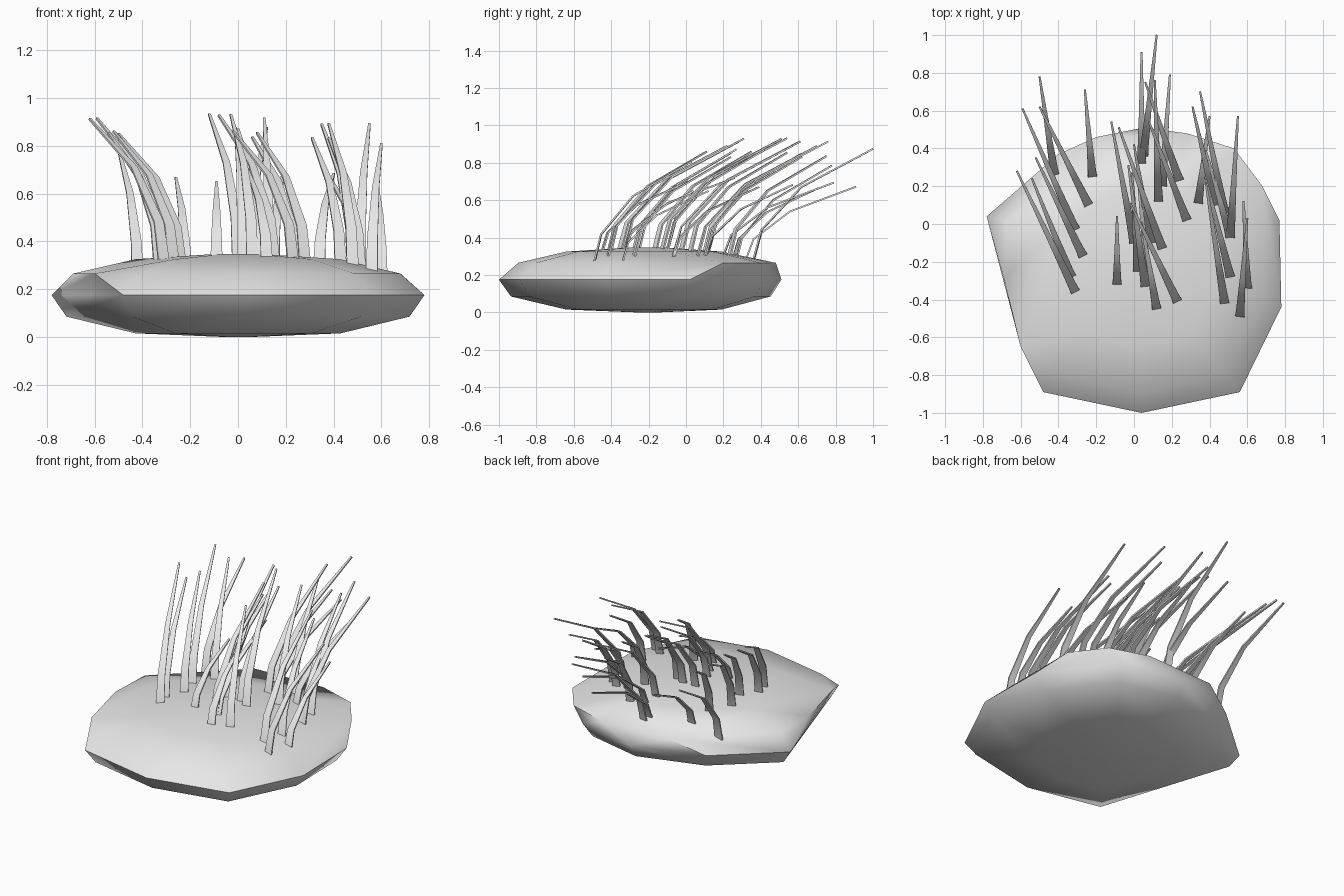
import bpy, bmesh
from mathutils import Vector
from mathutils.bvhtree import BVHTree

if "Cube" in bpy.data.objects:
    bpy.data.objects.remove(bpy.data.objects["Cube"])

grey = bpy.data.materials.new("plain_grey")
grey.diffuse_color = (0.8, 0.8, 0.8, 1)
grey.use_nodes = True
grey.node_tree.nodes["Principled BSDF"].inputs["Base Color"].default_value = grey.diffuse_color


def make_object(name, bm):
    mesh = bpy.data.meshes.new(name)
    bm.to_mesh(mesh)
    bm.free()
    obj = bpy.data.objects.new(name, mesh)
    mesh.materials.append(grey)
    bpy.context.collection.objects.link(obj)
    bpy.ops.object.select_all(action='DESELECT')
    bpy.context.view_layer.objects.active = obj
    obj.select_set(True)
    bpy.ops.object.shade_smooth_by_angle(angle=.95)
    return obj


# Rock: one outline scaled at several heights, plus shoulder corners, then hulled
outline = [(.04, -1), (.56, -.89), (.78, -.44), (.77, .02), (.45, .42),
           (.05, .51), (-.4, .37), (-.78, .04), (-.48, -.89)]
shoulder = [(.68, .2), (.53, .4), (.28, .48), (-.2, .46), (-.69, -.28), (-.6, -.65)]
levels = {0: .08, .015: .55, .085: .92, .175: 1, .265: .87, .325: .55, .347: .12}
bm = bmesh.new()
for z, s in levels.items():
    for x, y in outline:
        bm.verts.new((x * s, (y + .2) * s - .2, z))
for x, y in shoulder:
    bm.verts.new((x, y, .265))
bmesh.ops.convex_hull(bm, input=bm.verts[:])
loose = [v for v in bm.verts if not v.link_faces]
bmesh.ops.delete(bm, geom=loose, context='VERTS')
bmesh.ops.recalc_face_normals(bm, faces=bm.faces[:])
surface = BVHTree.FromBMesh(bm)
make_object("rock", bm)

# Grass: root x, root y, sideways lean, grouped by size
small = [(-.09, -.32, 0)]
short = [(-.22, .25, -.04), (.34, .11, .06), (.51, -.07, -.13), (.12, -.45, -.08),
         (.6, -.34, -.02)]
low = [(.04, .32, 0), (.15, .2, .04), (.08, -.33, -.06)]
medium = [(-.42, .26, -.08), (-.24, .1, -.26), (-.27, -.17, -.25),
          (-.33, -.28, -.21), (.24, .23, -.18), (.28, .02, -.2), (.09, -.1, -.09),
          (.23, -.41, -.25), (.43, .1, -.12), (.51, -.28, -.13),
          (.56, -.49, .04), (.02, -.25, -.03)]
tall = [(-.31, -.36, -.31), (.05, .36, .07), (.13, .12, -.02), (.15, -.13, -.23),
        (0, -.1, -.12), (.06, -.33, -.09), (.48, .06, -.13), (.51, -.07, .04),
        (-.31, -.03, -.28), (.48, -.42, -.1)]


def grass(name, roots, reach, rise):
    """Thin tapering blades that start upright and bend backwards."""
    bm = bmesh.new()
    for x, y, lean in roots:
        hit = surface.ray_cast(Vector((x, y, 2)), Vector((0, 0, -1)))[0]
        base = Vector((x, y, hit.z - .015))
        run = Vector((lean, reach, 0))
        side = Vector((reach, -lean, 0)).normalized()
        last = None
        for h, v, w in ((0, 0, .025), (.07, .28, .022), (.4, .66, .015), (1, 1, .005)):
            p = base + run * h + Vector((0, 0, rise * v))
            pair = (bm.verts.new(p - side * w), bm.verts.new(p + side * w))
            if last:
                bm.faces.new((*last, pair[1], pair[0]))
            last = pair
    obj = make_object(name, bm)
    mod = obj.modifiers.new("thickness", 'SOLIDIFY')
    mod.thickness = .009
    mod.offset = 0
    # keep the rim crisp while the broad sides stay smooth
    split = obj.modifiers.new("crisp_rim", 'EDGE_SPLIT')
    split.split_angle = .95


grass("small_grass", small, .36, .32)
grass("short_grass", short, .46, .38)
grass("low_grass", low, .59, .39)
grass("medium_grass", medium, .52, .54)
grass("tall_grass", tall, .64, .6)
